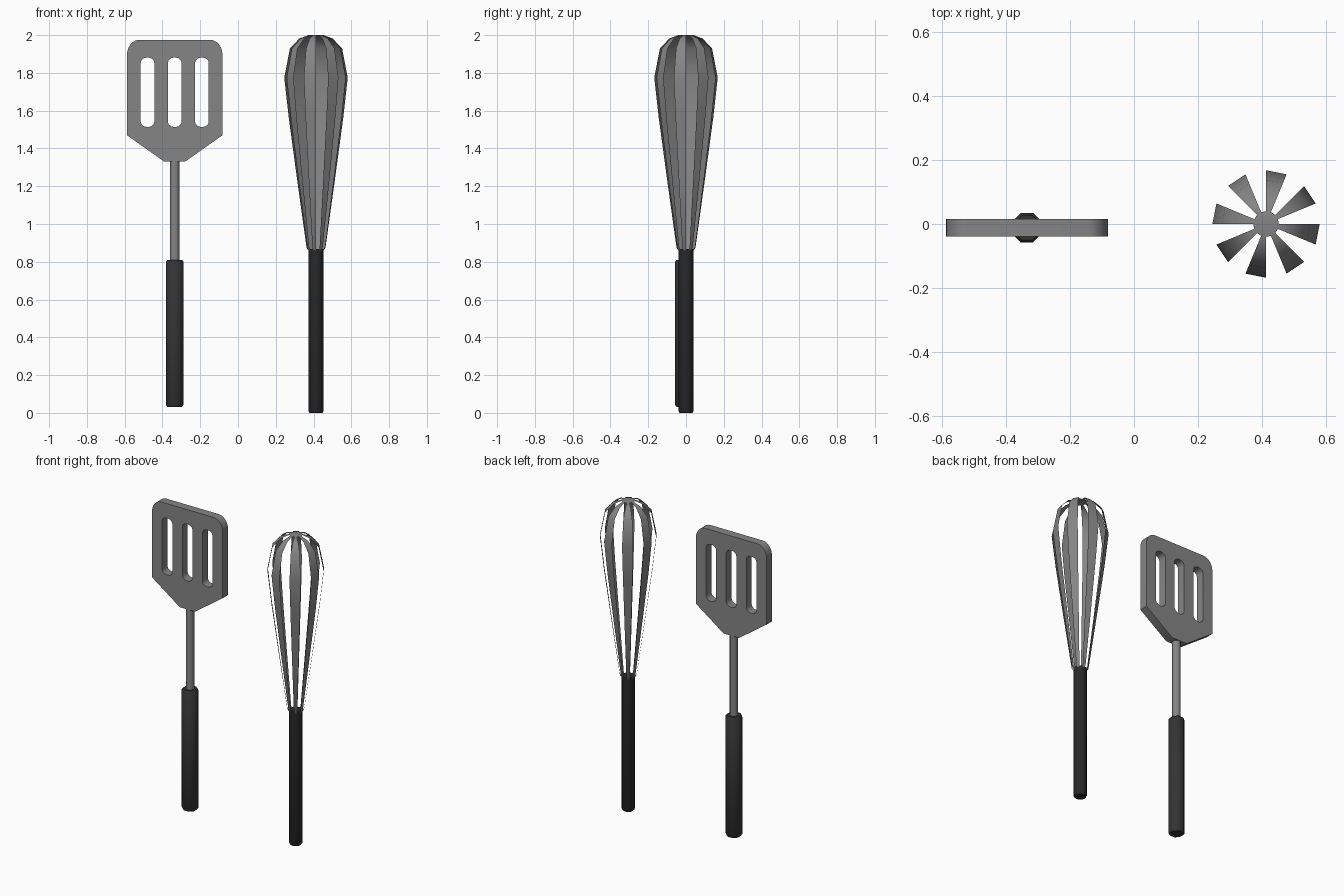
import bpy, bmesh, math
from mathutils import Matrix

if "Cube" in bpy.data.objects:
    bpy.data.objects.remove(bpy.data.objects["Cube"])


def material(name, v):
    m = bpy.data.materials.new(name)
    m.diffuse_color = (v, v, v, 1)
    m.use_nodes = True
    m.node_tree.nodes["Principled BSDF"].inputs["Base Color"].default_value = m.diffuse_color
    return m


METAL = material("grey metal", 0.235)
GRIP = material("dark grip", 0.034)
BLACK = material("black grip", 0.022)


def finish(name, mesh, mat):
    ob = bpy.data.objects.new(name, mesh)
    bpy.context.collection.objects.link(ob)
    mesh.materials.clear()
    mesh.materials.append(mat)
    bpy.ops.object.select_all(action='DESELECT')
    ob.select_set(True)
    bpy.context.view_layer.objects.active = ob
    bpy.ops.object.shade_smooth_by_angle(angle=math.radians(46))
    return ob


def lathe(name, profile, sides, mat, loc, turn=0.0, keep=lambda ring, i: True, caps=(True, True)):
    """Spin (radius, z) points round a vertical axis; keep() picks the faces made."""
    bm = bmesh.new()
    rings = []
    for r, z in profile:
        rings.append([bm.verts.new((loc[0] + r * math.cos(turn + 2 * math.pi * i / sides),
                                    loc[1] + r * math.sin(turn + 2 * math.pi * i / sides), z))
                      for i in range(sides)])
    for k in range(len(rings) - 1):
        a, b = rings[k], rings[k + 1]
        for i in range(sides):
            if keep(k, i):
                j = (i + 1) % sides
                bm.faces.new((a[i], a[j], b[j], b[i]))
    if caps[0]:
        bm.faces.new(rings[0][::-1])
    if caps[1]:
        bm.faces.new(rings[-1])
    loose = [v for v in bm.verts if not v.link_faces]
    bmesh.ops.delete(bm, geom=loose, context='VERTS')
    mesh = bpy.data.meshes.new(name)
    bm.to_mesh(mesh)
    bm.free()
    return finish(name, mesh, mat)


def arc(cx, cz, rx, rz, a0, a1, n):
    return [(cx + rx * math.cos(math.radians(a0 + (a1 - a0) * i / n)),
             cz + rz * math.sin(math.radians(a0 + (a1 - a0) * i / n))) for i in range(n + 1)]


# ---- Spatula ----
SX, SY = -0.335, -0.0115
outline = [(-0.055, 1.33), (0.055, 1.33), (0.253, 1.47)]
outline += arc(0.188, 1.895, 0.065, 0.08, 0, 90, 6)
outline += arc(-0.188, 1.895, 0.065, 0.08, 90, 180, 6)
outline += [(-0.253, 1.47)]
loops = [outline]
for cx in (-0.144, 0, 0.144):        # three slots
    loops.append(arc(cx, 1.855, 0.036, 0.027, 0, 180, 6) +
                 arc(cx, 1.54, 0.036, 0.027, 180, 360, 6))

curve = bpy.data.curves.new("blade_outline", 'CURVE')
curve.dimensions = '2D'
curve.fill_mode = 'BOTH'
curve.extrude = 0.0275
for pts in loops:
    sp = curve.splines.new('POLY')
    sp.points.add(len(pts) - 1)
    for p, (x, z) in zip(sp.points, pts):
        p.co = (x, z, 0, 1)
    sp.use_cyclic_u = True
tmp = bpy.data.objects.new("blade_outline", curve)
bpy.context.collection.objects.link(tmp)
dg = bpy.context.evaluated_depsgraph_get()
blade = bpy.data.meshes.new_from_object(tmp.evaluated_get(dg))
bpy.data.objects.remove(tmp)
blade.transform(Matrix.Translation((SX, SY, 0)) @ Matrix.Rotation(math.pi / 2, 4, 'X'))
bm = bmesh.new()
bm.from_mesh(blade)
bmesh.ops.remove_doubles(bm, verts=bm.verts, dist=1e-5)
bmesh.ops.recalc_face_normals(bm, faces=bm.faces)
bm.to_mesh(blade)
bm.free()
finish("spatula_blade", blade, METAL)

lathe("spatula_neck", [(0.025, 0.79), (0.025, 1.34)], 12, METAL, (SX, SY))
lathe("spatula_handle", [(0.041, 0.03), (0.05, 0.042), (0.05, 0.80), (0.042, 0.81)],
      8, GRIP, (SX, SY), math.pi / 8)

# ---- Whisk ----
WX = 0.413
lathe("whisk_handle", [(0.034, 0), (0.04, 0.01), (0.04, 0.868)], 12, BLACK, (WX, 0))
# flat wire ribbons: every other strip of a 16-sided balloon, closed by a small top disc
balloon = [(0.040, 0.86), (0.050, 0.874), (0.098, 1.22), (0.144, 1.56), (0.168, 1.775),
           (0.138, 1.93), (0.088, 1.982), (0.04, 2.0)]
lathe("whisk_wires", balloon, 16, METAL, (WX, 0),
      keep=lambda k, i: i % 2 == 1, caps=(False, True))
